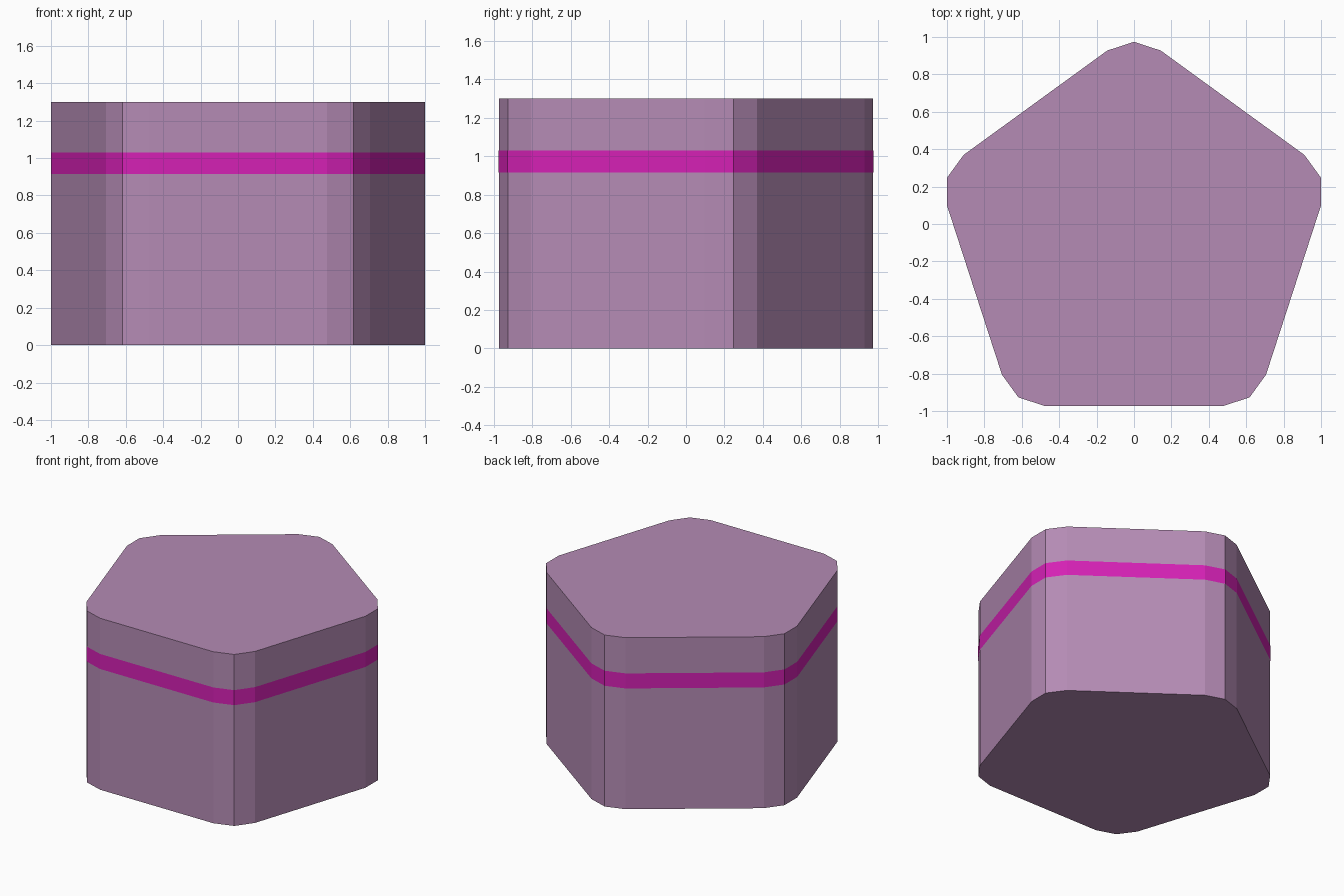
import bpy, bmesh
from math import radians, sin, cos

if "Cube" in bpy.data.objects:
    bpy.data.objects.remove(bpy.data.objects["Cube"])

CENTRE_Y = -0.077


def material(name, colour):
    mat = bpy.data.materials.new(name)
    mat.diffuse_color = (*colour, 1)
    mat.use_nodes = True
    mat.node_tree.nodes["Principled BSDF"].inputs["Base Color"].default_value = mat.diffuse_color
    return mat


def outline(scale=1.0):
    """Pentagon with each corner softened by three points."""
    pts = []
    for i in range(5):
        for off, r in ((-8.1, 1.0145), (0, 1.051), (8.1, 1.0145)):
            a = radians(90 + 72 * i + off)
            pts.append((r * scale * cos(a), r * scale * sin(a) + CENTRE_Y))
    return pts


def prism(name, z0, z1, mat, scale=1.0, capped=True):
    bm = bmesh.new()
    low = [bm.verts.new((x, y, z0)) for x, y in outline(scale)]
    high = [bm.verts.new((x, y, z1)) for x, y in outline(scale)]
    n = len(low)
    for i in range(n):
        j = (i + 1) % n
        bm.faces.new((low[i], low[j], high[j], high[i]))
    if capped:
        bm.faces.new(low[::-1])
        bm.faces.new(high)
    mesh = bpy.data.meshes.new(name)
    bm.to_mesh(mesh)
    bm.free()
    mesh.materials.append(mat)
    obj = bpy.data.objects.new(name, mesh)
    bpy.context.collection.objects.link(obj)
    return obj


# Solid pentagonal box
prism("box_body", 0, 1.30, material("mauve", (0.46, 0.26, 0.46)))

# Thin flush ribbon around the walls
prism("ribbon_band", 0.916, 1.03, material("magenta", (0.66, 0.015, 0.46)),
      scale=1.0015, capped=False)
